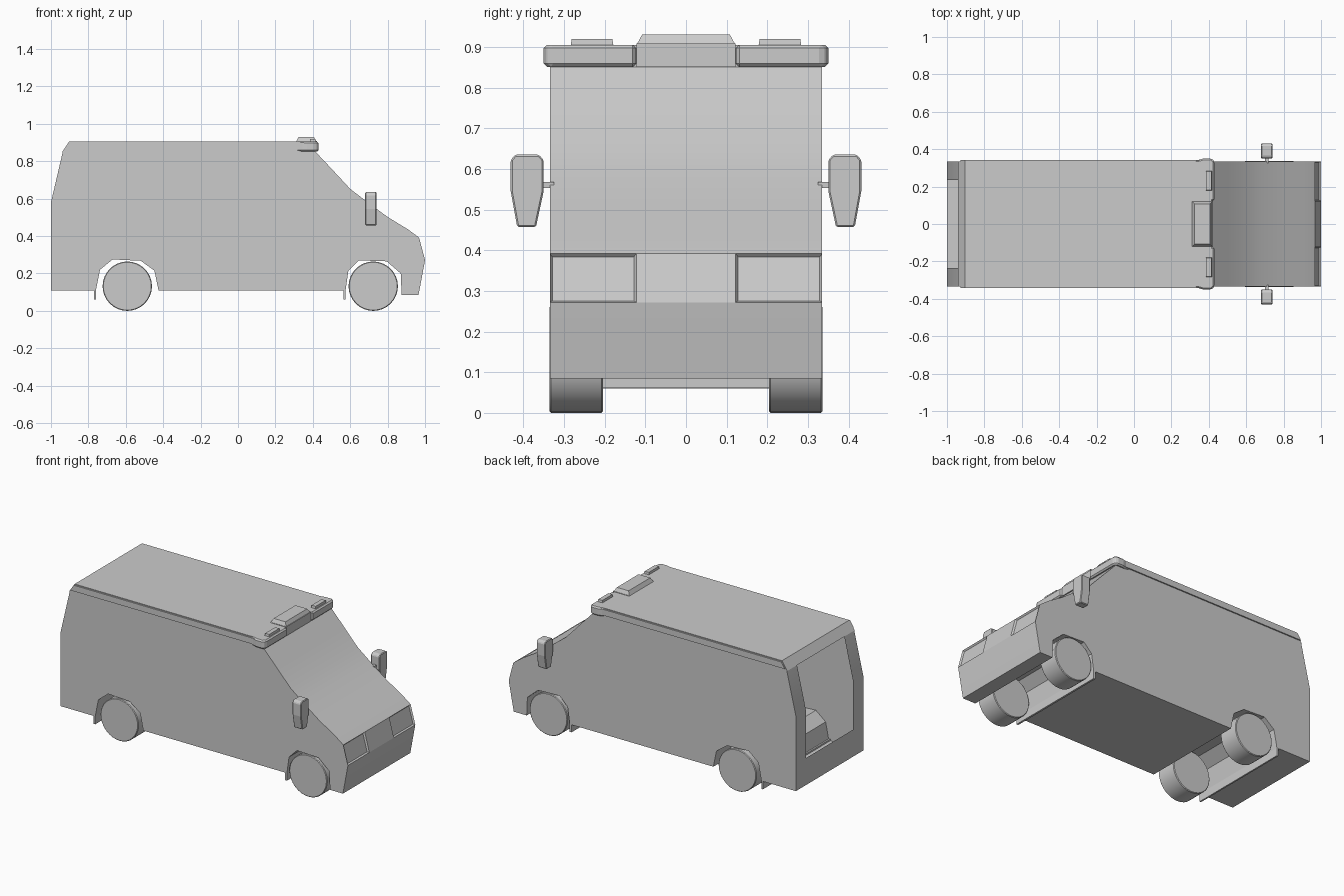
import bpy, bmesh, math
from mathutils import Vector

if "Cube" in bpy.data.objects:
    bpy.data.objects.remove(bpy.data.objects["Cube"])

W = 0.335  # half width of the body


def finish(name, bm, smooth=None, bevel=0):
    bmesh.ops.remove_doubles(bm, verts=bm.verts, dist=1e-5)
    bmesh.ops.recalc_face_normals(bm, faces=bm.faces)
    me = bpy.data.meshes.new(name)
    bm.to_mesh(me)
    bm.free()
    ob = bpy.data.objects.new(name, me)
    bpy.context.collection.objects.link(ob)
    if bevel:
        mod = ob.modifiers.new("bevel", 'BEVEL')
        mod.width = bevel
        mod.segments = 1
    if smooth:
        bpy.ops.object.select_all(action='DESELECT')
        ob.select_set(True)
        bpy.context.view_layer.objects.active = ob
        bpy.ops.object.shade_smooth_by_angle(angle=math.radians(smooth))
    return ob


def prism(name, pts, direction, **kw):
    """Closed solid: an outline of 3D points swept along a vector."""
    bm = bmesh.new()
    f = bm.faces.new([bm.verts.new(p) for p in pts])
    ext = bmesh.ops.extrude_face_region(bm, geom=[f], use_keep_orig=True)
    moved = [g for g in ext['geom'] if isinstance(g, bmesh.types.BMVert)]
    bmesh.ops.translate(bm, verts=moved, vec=Vector(direction))
    return finish(name, bm, **kw)


def box(name, x, y, z, taper=0, **kw):
    """Box from ranges, with the top optionally drawn in."""
    bm = bmesh.new()
    bmesh.ops.create_cube(bm, size=1)
    for v in bm.verts:
        t = taper if v.co.z > 0 else 0
        sx, sy = (1 if c > 0 else -1 for c in v.co.xy)
        v.co = (x[v.co.x > 0] - sx * t, y[v.co.y > 0] - sy * t, z[v.co.z > 0])
    return finish(name, bm, **kw)


# Body shell: side outline with wheel arches, then strips across the width
side = [(-1, .11), (-1, .28), (-1, .58), (-.937, .85), (.415, .85),
        (.50, .76), (.60, .652), (.69, .583), (.80, .502), (.91, .435), (.968, .392),
        (1, .272), (.97, .11), (.965, .085), (.875, .085), (.87, .20),
        (.795, .265), (.645, .27), (.59, .215), (.575, .11),
        (-.425, .11), (-.447, .215), (-.52, .268), (-.67, .275),
        (-.738, .22), (-.76, .11)]
bm = bmesh.new()
for s in (-W, W):
    bm.faces.new([bm.verts.new((x, s, z)) for x, z in side])
lamps = []
for i, (a, b) in enumerate(zip(side, side[1:] + side[:1])):
    opening, lamp = i in (1, 2), i == 10
    ys = [-W, -.235, .235, W] if opening else [-W, -.122, .122, W] if lamp else [-W, W]
    for k, (y0, y1) in enumerate(zip(ys, ys[1:])):
        if opening and k == 1:
            continue  # open tailgate
        f = bm.faces.new([bm.verts.new(p) for p in (
            (a[0], y0, a[1]), (a[0], y1, a[1]), (b[0], y1, b[1]), (b[0], y0, b[1]))])
        if lamp and k != 1:
            lamps.append(f)
bmesh.ops.recalc_face_normals(bm, faces=bm.faces)
for f in lamps:  # recessed headlamps
    if f.normal.x < 0:
        f.normal_flip()
bmesh.ops.inset_individual(bm, faces=lamps, thickness=.009, depth=-.01)
finish("van_body", bm, smooth=25)

# Roof cap and side rails
roof = [(-.94, .85), (-.903, .905), (.415, .905), (.415, .85)]
prism("roof", [(x, -W, z) for x, z in roof], (0, 2 * W, 0))
rail = [(-.928, .862), (-.912, .888), (-.903, .9), (.37, .9), (.39, .88), (.39, .862)]

for s in (-1, 1):
    tag = "right" if s < 0 else "left"
    prism("roof_rail_" + tag, [(x, s * .33, z) for x, z in rail], (0, s * .013, 0))

    # Roof front light pods
    pod = [(.30, .33), (.37, .35), (.415, .35), (.43, .335), (.43, .123), (.30, .123)]
    prism("roof_pod_" + tag, [(x, s * y, .851) for x, y in pod], (0, 0, .054), bevel=.008)
    box("roof_marker_" + tag, (.383, .417), sorted((s * .178, s * .284)), (.90, .919), .003)

    # Door mirrors
    mir = [(.35, .545), (.35, .622), (.362, .635), (.42, .635), (.431, .622),
           (.431, .545), (.415, .457), (.369, .457)]
    prism("mirror_" + tag, [(.68, s * y, z) for y, z in mir], (.06, 0, 0), bevel=.004)
    box("mirror_arm_" + tag, (.70, .72), sorted((s * .325, s * .36)), (.553, .568))

    # Wheels
    for cx, end in ((-.592, "rear"), (.723, "front")):
        bm = bmesh.new()
        bmesh.ops.create_cone(bm, cap_ends=True, segments=32, radius1=.132, radius2=.132, depth=.132)
        for v in bm.verts:
            x, y, z = v.co
            v.co = (x + cx, z + s * .27, y + .132)
        finish(f"wheel_{end}_{tag}", bm, smooth=40, bevel=.004)

# Centre roof scoop
box("roof_scoop_base", (.32, .422), (-.122, .122), (.851, .908))
box("roof_scoop_top", (.31, .42), (-.122, .122), (.904, .93), .014)

# Full-width mud flaps
box("mud_flap_rear", (-.77, -.76), (-W, W), (.06, .12))
box("mud_flap_front", (.563, .575), (-W, W), (.062, .12))
